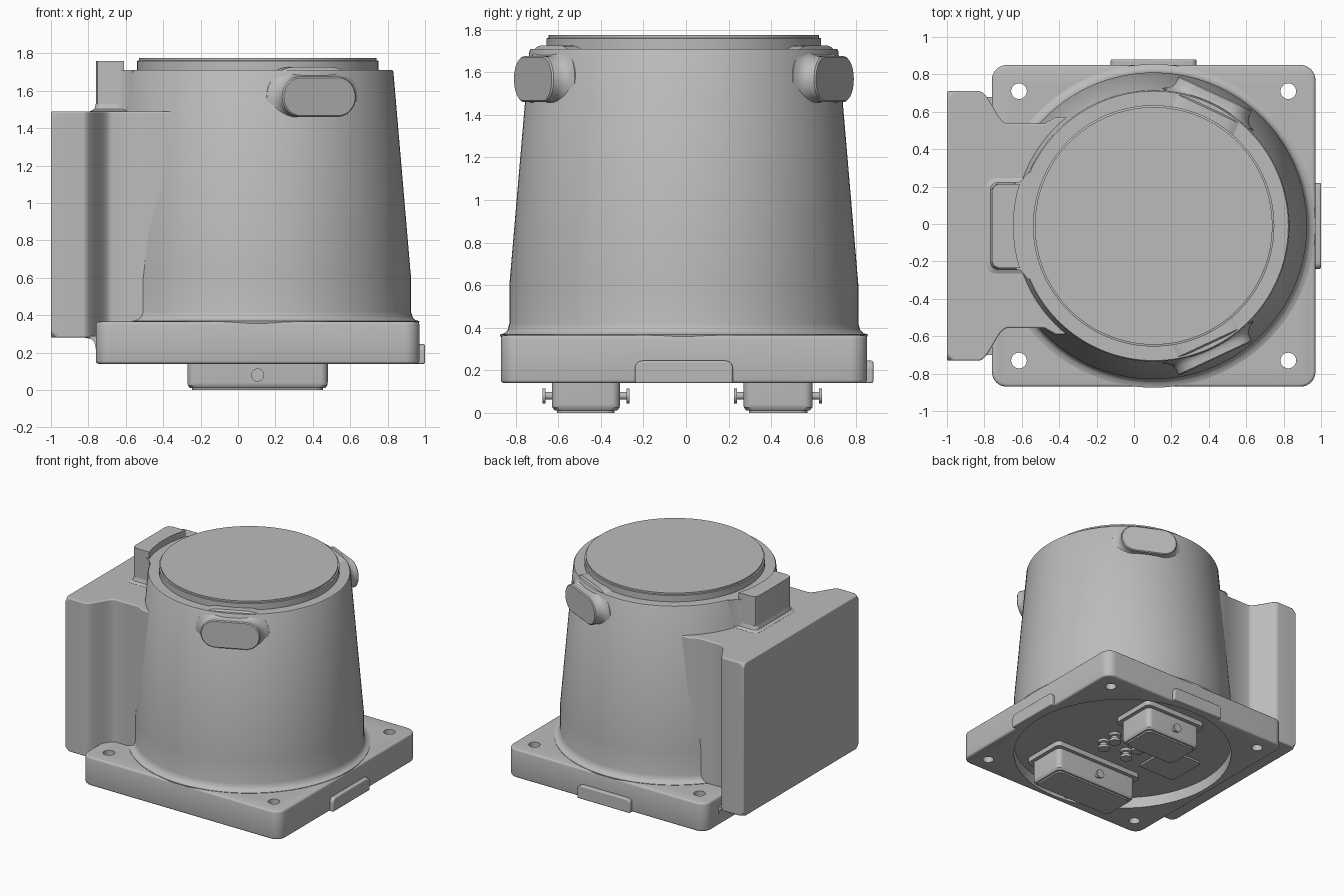
import bpy, bmesh, math
from mathutils import Matrix, Vector

if "Cube" in bpy.data.objects:
    bpy.data.objects.remove(bpy.data.objects["Cube"])

CX, CY = 0.105, -0.01  # axis of the round body

grey = bpy.data.materials.new("plain_grey")
grey.use_nodes = True
COLOUR = (0.5, 0.5, 0.5, 1)
grey.diffuse_color = COLOUR
grey.node_tree.nodes["Principled BSDF"].inputs["Base Color"].default_value = COLOUR


def finish(name, bm, bevel=0, matrix=None):
    bmesh.ops.remove_doubles(bm, verts=bm.verts, dist=1e-5)
    bmesh.ops.recalc_face_normals(bm, faces=bm.faces)
    if matrix:
        bm.transform(matrix)
    me = bpy.data.meshes.new(name)
    bm.to_mesh(me)
    bm.free()
    me.materials.append(grey)
    me.shade_smooth()
    me.set_sharp_from_angle(angle=math.radians(32))
    ob = bpy.data.objects.new(name, me)
    bpy.context.collection.objects.link(ob)
    if bevel:
        mod = ob.modifiers.new("soft_edges", "BEVEL")
        mod.width, mod.segments = bevel, 3
        mod.limit_method, mod.angle_limit = "ANGLE", math.radians(50)
    return ob


def loft(bm, layers):
    """Skin a stack of (outline, height) layers and cap both ends."""
    rings = [[bm.verts.new((x, y, z)) for x, y in pts] for pts, z in layers]
    n = len(rings[0])
    for a, b in zip(rings, rings[1:]):
        for i in range(n):
            j = (i + 1) % n
            bm.faces.new((a[i], a[j], b[j], b[i]))
    bm.faces.new(rings[0][::-1])
    bm.faces.new(rings[-1])


def prism(name, pts, z0, z1, bevel=0, matrix=None):
    bm = bmesh.new()
    loft(bm, [(pts, z0), (pts, z1)])
    return finish(name, bm, bevel, matrix)


def rounded(x0, x1, y0, y1, r, steps=8):
    pts = []
    corners = ((x1 - r, y1 - r), (x0 + r, y1 - r), (x0 + r, y0 + r), (x1 - r, y0 + r))
    for k, (cx, cy) in enumerate(corners):
        for i in range(steps + 1):
            a = math.pi / 2 * (k + i / steps)
            pts.append((cx + r * math.cos(a), cy + r * math.sin(a)))
    return pts


def circle(cx, cy, r, n=32):
    return [(cx + r * math.cos(math.tau * i / n), cy + r * math.sin(math.tau * i / n))
            for i in range(n)]


def lathe(name, profile, n=128):
    bm = bmesh.new()
    loft(bm, [(circle(CX, CY, r, n), z) for r, z in profile])
    return finish(name, bm)


def mirrored(half):
    """Mirror a half outline about the body's centre line."""
    return [(x, CY + y) for x, y in half] + [(x, CY - y) for x, y in reversed(half)]


# Base plate with a round recess below and four screw holes
plate = prism("base_plate", rounded(-0.76, 0.97, -0.87, 0.85, 0.08), 0.14, 0.365, 0.015)
bm = bmesh.new()
loft(bm, [(circle(CX, CY, 0.82, 96), z) for z in (0.0, 0.23)])
for sx in (-1, 1):
    for sy in (-1, 1):
        loft(bm, [(circle(CX + 0.72 * sx, CY + 0.72 * sy, 0.042, 24), z) for z in (0, 0.5)])
cutter = finish("hole_cutter", bm)
cutter.hide_render = True
cut = plate.modifiers.new("holes", "BOOLEAN")
cut.operation, cut.object, cut.solver = "DIFFERENCE", cutter, "EXACT"
bpy.context.view_layer.update()
graph = bpy.context.evaluated_depsgraph_get()
solid = bpy.data.meshes.new_from_object(plate.evaluated_get(graph))
plate.modifiers.clear()
plate.data = solid
solid.shade_smooth()
solid.set_sharp_from_angle(angle=math.radians(32))
bpy.data.objects.remove(cutter)

# Small tabs on the back and left edges of the plate
tab = [(-0.23, 0.0), (0.23, 0.0)] + [p for p in rounded(-0.23, 0.23, -0.2, 0.105, 0.035)
                                      if p[1] > 0.01]
frame_x = Matrix(((0, 0, 1, 0.95), (1, 0, 0, CY), (0, 1, 0, 0.14), (0, 0, 0, 1)))
frame_y = Matrix(((-1, 0, 0, CX), (0, 0, 1, 0.83), (0, 1, 0, 0.14), (0, 0, 0, 1)))
prism("left_edge_tab", tab, 0, 0.05, 0.008, frame_x)
prism("back_edge_tab", tab, 0, 0.05, 0.008, frame_y)

# Tapered body with a curved foot, and the cap on top
lathe("tapered_body", [(0.8, 0.25), (0.865, 0.365), (0.865, 0.368), (0.842, 0.375),
                       (0.828, 0.39), (0.82, 0.42), (0.82, 0.6), (0.726, 1.70),
                       (0.72, 1.71)])
lathe("top_cap", [(0.645, 1.69), (0.645, 1.76), (0.635, 1.762), (0.635, 1.775)])

# Housing on the right side, waisted by an S curve towards the body
half = [(-1.0, 0.72), (-0.83, 0.72)]
for i in range(1, 16):
    t = i / 16
    half.append((-0.83 + 0.155 * t, 0.633 + 0.087 * math.cos(math.pi * t)))
half += [(-0.675, 0.546), (-0.48, 0.546), (-0.42, 0.58), (-0.2, 0.58)]
bm = bmesh.new()
outline = mirrored(half)
loft(bm, [(outline, 0.28), (outline, 1.49)])
corners = [v for v in bm.verts if v.co.x < -0.99]
bmesh.ops.bevel(bm, geom=corners, offset=0.035, segments=1, affect="VERTICES")
finish("side_housing", bm, 0.008)

# Fillet between the housing floor and the plate
fillet = [(-0.75, 0.29), (-0.82, 0.29), (-0.82, 0.28), (-0.785, 0.272),
          (-0.768, 0.255), (-0.76, 0.22), (-0.75, 0.22)]
lie = Matrix(((1, 0, 0, 0), (0, 0, -1, CY), (0, 1, 0, 0), (0, 0, 0, 1)))
prism("housing_fillet", fillet, -0.69, 0.69, 0, lie)

# Block standing on the housing, hollowed to follow the body
block = mirrored([(-0.76, 0.185), (-0.75, 0.213), (-0.72, 0.225), (-0.645, 0.225),
                  (-0.605, 0.24), (-0.565, 0.285), (-0.5, 0.285)])
prism("block_lower", block, 1.45, 1.71)
half = [(-0.76, 0.185), (-0.75, 0.213), (-0.72, 0.225)]
half += [(CX - math.sqrt(0.75 ** 2 - y * y), y) for y in (0.225, 0.17, 0.11, 0.05)]
prism("block_upper", mirrored(half), 1.70, 1.76)
foot = rounded(-0.79, -0.5, CY - 0.255, CY + 0.255, 0.05)
neck = rounded(-0.76, -0.5, CY - 0.225, CY + 0.225, 0.04)
middle = rounded(-0.768, -0.5, CY - 0.233, CY + 0.233, 0.04)
bm = bmesh.new()
loft(bm, [(foot, 1.485), (foot, 1.491), (middle, 1.502), (neck, 1.53)])
finish("block_foot", bm)

# Two oval lugs near the top, each flaring into the body
for name, side in (("front_lug", -1), ("back_lug", 1)):
    bm = bmesh.new()
    layers = []
    for grow, dist in ((0.05, 0.60), (0.05, 0.69), (0.022, 0.705), (0.005, 0.725),
                       (0, 0.745), (0, 0.776), (-0.007, 0.783)):
        w, h = 0.217 + grow, 0.108 + grow
        layers.append((rounded(-w, w, -h, h, h - 0.001, 10), dist))
    loft(bm, layers)
    a = math.radians(65) * side
    out = Vector((math.cos(a), math.sin(a), 0))
    up = Vector((0, 0, 1))
    across = up.cross(out)
    m = Matrix((across, up, out)).transposed().to_4x4()
    m.translation = (CX, CY, 1.568)
    finish(name, bm, 0, m)

# Two connectors under the plate, with a headed pin through each
for name, x0, x1, y0, y1 in (("front_connector", -0.27, 0.48, -0.63, -0.31),
                             ("back_connector", -0.145, 0.355, 0.27, 0.595)):
    def inset(d):
        return rounded(x0 + d, x1 - d, y0 + d, y1 - d, 0.04)
    bm = bmesh.new()
    loft(bm, [(inset(0.025), 0), (inset(0.025), 0.012), (inset(0.012), 0.012),
              (inset(0.002), 0.025), (inset(0), 0.04), (inset(0), 0.19),
              (inset(-0.03), 0.19), (inset(-0.03), 0.24)])
    finish(name, bm)
    bm = bmesh.new()
    reach = (y1 - y0) / 2
    pin = [(0.018, reach + 0.03), (0.035, reach + 0.03), (0.035, reach + 0.045)]
    pin = [(r, -d) for r, d in reversed(pin)] + pin
    loft(bm, [(circle(0, 0, r, 20), d) for r, d in pin])
    turn = Matrix.Translation((CX, (y0 + y1) / 2, 0.08)) @ Matrix.Rotation(math.pi / 2, 4, "X")
    finish(name + "_pin", bm, 0, turn)

# Studs and cover in the recess
for i, (sx, sy) in enumerate(((-1, -1), (-1, 1), (1, -1), (1, 1))):
    bm = bmesh.new()
    x, y = CX + 0.02 + 0.11 * sx, CY + 0.065 * sy
    loft(bm, [(circle(x, y, r, 20), z) for r, z in
              ((0.045, 0.16), (0.045, 0.18), (0.028, 0.185), (0.028, 0.205),
               (0.045, 0.21), (0.045, 0.24))])
    finish(f"recess_stud_{i + 1}", bm)
prism("recess_cover", rounded(-0.53, -0.2, CY - 0.165, CY + 0.165, 0.02), 0.215, 0.24)
